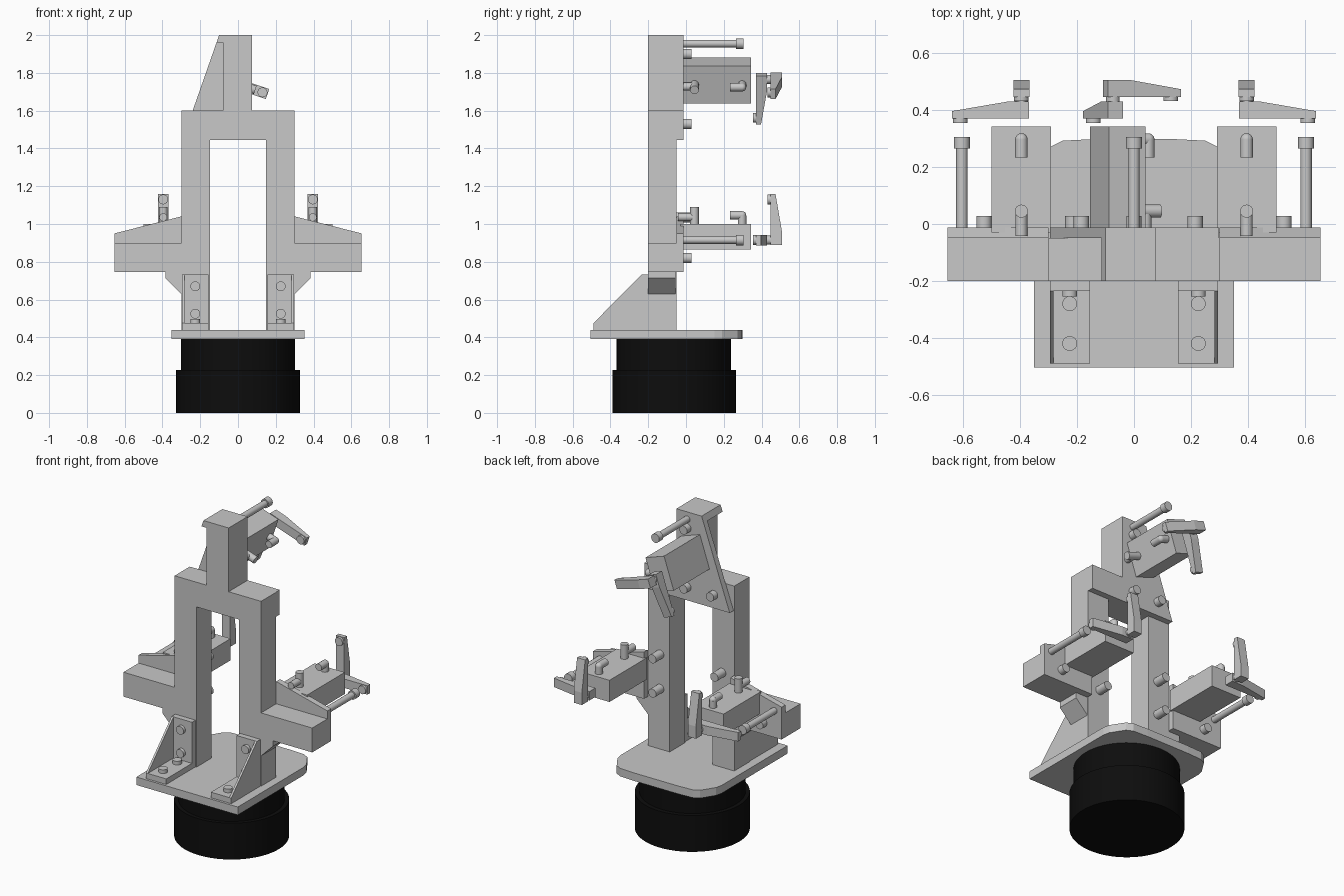
import bpy, bmesh, math
from mathutils import Matrix, Vector

if "Cube" in bpy.data.objects:
    bpy.data.objects.remove(bpy.data.objects["Cube"])


def material(name, rgb):
    m = bpy.data.materials.new(name)
    m.diffuse_color = (*rgb, 1)
    m.use_nodes = True
    m.node_tree.nodes["Principled BSDF"].inputs["Base Color"].default_value = m.diffuse_color
    return m


GREY = material("machined_grey", (0.58, 0.58, 0.58))
BLACK = material("matte_black", (0.004, 0.004, 0.004))
I4 = Matrix.Identity(4)


def finish(name, bm, frame=I4, mat=GREY, smooth=False):
    bmesh.ops.transform(bm, matrix=frame, verts=bm.verts)
    bmesh.ops.recalc_face_normals(bm, faces=bm.faces)
    me = bpy.data.meshes.new(name)
    bm.to_mesh(me)
    bm.free()
    me.materials.append(mat)
    ob = bpy.data.objects.new(name, me)
    bpy.context.collection.objects.link(ob)
    if smooth:
        bpy.ops.object.select_all(action='DESELECT')
        ob.select_set(True)
        bpy.context.view_layer.objects.active = ob
        bpy.ops.object.shade_smooth_by_angle(angle=math.radians(35))
    return ob


def extrude(name, pts, vec, frame=I4, mat=GREY):
    """Planar polygon of 3D points, extruded along vec."""
    bm = bmesh.new()
    face = bm.faces.new([bm.verts.new(p) for p in pts])
    new = bmesh.ops.extrude_face_region(bm, geom=[face])["geom"]
    bmesh.ops.translate(bm, vec=vec,
                        verts=[g for g in new if isinstance(g, bmesh.types.BMVert)])
    return finish(name, bm, frame, mat)


def slab(name, pts, y0, y1, frame=I4):
    return extrude(name, [(x, y0, z) for x, z in pts], (0, y1 - y0, 0), frame)


def box(name, x0, x1, y0, y1, z0, z1, frame=I4):
    return slab(name, [(x0, z0), (x1, z0), (x1, z1), (x0, z1)], y0, y1, frame)


def rods(name, parts, frame=I4, mat=GREY, seg=24, balls=()):
    """Cylinders (p0, p1, radius), with optional joint balls (p, radius)."""
    bm = bmesh.new()
    for p0, p1, r in parts:
        p0, p1 = Vector(p0), Vector(p1)
        d = p1 - p0
        m = Matrix.Translation((p0 + p1) / 2) @ d.to_track_quat('Z', 'Y').to_matrix().to_4x4()
        bmesh.ops.create_cone(bm, cap_ends=True, segments=seg, radius1=r, radius2=r,
                              depth=d.length, matrix=m)
    for p, r in balls:
        bmesh.ops.create_uvsphere(bm, u_segments=16, v_segments=10, radius=r,
                                  matrix=Matrix.Translation(p))
    return finish(name, bm, frame, mat, smooth=True)


# Round foot in two steps
rods("foot_lower", [((0, -0.063, 0), (0, -0.063, 0.228), 0.327)], mat=BLACK, seg=96)
rods("foot_upper", [((0, -0.065, 0.228), (0, -0.065, 0.391), 0.302)], mat=BLACK, seg=96)

# Base plate with rounded rear corners
half = [(0.352, -0.505), (0.352, 0.15), (0.343, 0.19), (0.29, 0.273), (0.25, 0.293), (0.15, 0.298)]
outline = half + [(-x, y) for x, y in reversed(half)]
extrude("base_plate", [(x, y, 0.39) for x, y in outline], (0, 0, 0.05))

# Portal frame
box("top_beam", -0.3, 0.3, -0.2, -0.05, 1.445, 1.6)
box("top_column", -0.08, 0.075, -0.2, -0.05, 1.6, 1.96)
slab("column_cap", [(-0.114, 1.96), (0.075, 1.96), (0.075, 2.0), (-0.1, 2.0)], -0.2, -0.05)
slab("top_back_plate", [(-0.295, 1.445), (0.298, 1.445), (0.298, 1.6), (0.075, 1.6),
                        (0.075, 2.0), (-0.1, 2.0), (-0.24, 1.6)], -0.05, -0.012)


def bolt(name, x, z, y0, y1, frame=I4):
    rods(name, [((x, y0, z), (x, y1, z), 0.027)], frame)


def long_bolt(name, x, z, frame=I4):
    rods(name, [((x, -0.05, z), (x, 0.27, z), 0.02),
                ((x, 0.265, z), (x, 0.305, z), 0.028)], frame)


for i, (x, z) in enumerate([(0, 1.9), (0, 1.53), (-0.185, 1.53)]):
    bolt("top_screw_%d" % i, x, z, -0.03, 0.028)
long_bolt("top_long_bolt", 0, 1.955)

# Legs, arms and foot brackets, mirrored left and right
for side, s in (("right", 1), ("left", -1)):
    F = Matrix.Diagonal((s, 1, 1, 1))
    box(side + "_leg", 0.148, 0.3, -0.2, -0.05, 0.44, 1.445, F)
    box(side + "_arm", 0.3, 0.655, -0.2, -0.05, 0.747, 0.9, F)
    slab(side + "_arm_back_plate", [(0.3, 0.747), (0.655, 0.747), (0.655, 0.95), (0.3, 1.04)],
         -0.05, -0.012, F)
    slab(side + "_arm_gusset", [(0.3, 0.747), (0.383, 0.747), (0.383, 0.713), (0.3, 0.63)],
         -0.2, -0.055, F)
    # angle bracket: floor plate, wall plate, outer web
    box(side + "_bracket_floor", 0.155, 0.295, -0.49, -0.2, 0.44, 0.475, F)
    box(side + "_bracket_wall", 0.155, 0.295, -0.235, -0.2, 0.44, 0.733, F)
    extrude(side + "_bracket_web", [(0.283, -0.49, 0.44), (0.283, -0.2, 0.44), (0.283, -0.2, 0.733),
                                    (0.283, -0.235, 0.733), (0.283, -0.49, 0.475)],
            (0.013, 0, 0), F)
    for i, y in enumerate((-0.28, -0.42)):
        rods("%s_floor_screw_%d" % (side, i), [((0.226, y, 0.47), (0.226, y, 0.498), 0.026)], F)
    for i, z in enumerate((0.67, 0.525)):
        rods("%s_wall_screw_%d" % (side, i), [((0.226, -0.23, z), (0.226, -0.255, z), 0.026)], F)
    # rear screws
    bolt(side + "_leg_screw_high", 0.215, 1.035, -0.06, 0.028, F)
    bolt(side + "_leg_screw_low", 0.215, 0.82, -0.06, 0.028, F)
    bolt(side + "_arm_screw", 0.527, 0.82, -0.03, 0.028, F)
    long_bolt(side + "_long_bolt", 0.605, 0.915, F)


def lever(name, y, along, F):
    """Tapered finger lever pivoting at n = -0.018, along local x or z."""
    prof = [(-0.027, 0), (0.243, 0), (0.243, 0.027), (0.05, 0.06), (-0.027, 0.06)]
    if along == 'x':
        extrude(name, [(u, y + v, -0.046) for u, v in prof], (0, 0, 0.056), F)
        tip = (0.215, -0.018)
    else:
        extrude(name, [(-0.028, y + v, u - 0.018) for u, v in prof], (0.056, 0, 0), F)
        tip = (0, 0.197)
    rods(name + "_pad", [((tip[0], y + 0.005, tip[1]), (tip[0], y - 0.015, tip[1]), 0.026)], F)


def clamp(name, F):
    """Cylinder block with fittings and swing levers; local x length, z port side."""
    box(name + "_block", -0.105, 0.105, -0.03, 0.343, -0.068, 0.068, F)
    rods(name + "_front_fitting", [((0, 0.045, 0.06), (0, 0.045, 0.157), 0.023),
                                   ((0, 0.045, 0.103), (0, -0.042, 0.103), 0.021)], F)
    rods(name + "_rear_fitting", [((0, 0.297, 0.06), (0, 0.297, 0.113), 0.022),
                                  ((0, 0.297, 0.113), (0, 0.233, 0.113), 0.022)], F,
         balls=[((0, 0.297, 0.113), 0.022)])
    rods(name + "_spindle", [((0, 0.42, -0.018), (0, 0.455, -0.018), 0.024)], F)
    lever(name + "_inner_lever", 0.37, 'x', F)
    lever(name + "_outer_lever", 0.447, 'z', F)


# Three clamp units: two on the arms, one tilted on the column
clamp("right_clamp", Matrix.Translation((0.396, 0, 0.933)))
clamp("left_clamp", Matrix.Translation((-0.396, 0, 0.933)) @ Matrix.Diagonal((-1, 1, 1, 1)))
clamp("top_clamp", Matrix.Translation((-0.057, 0, 1.76))
      @ Matrix.Rotation(math.radians(108.7), 4, 'Y'))
